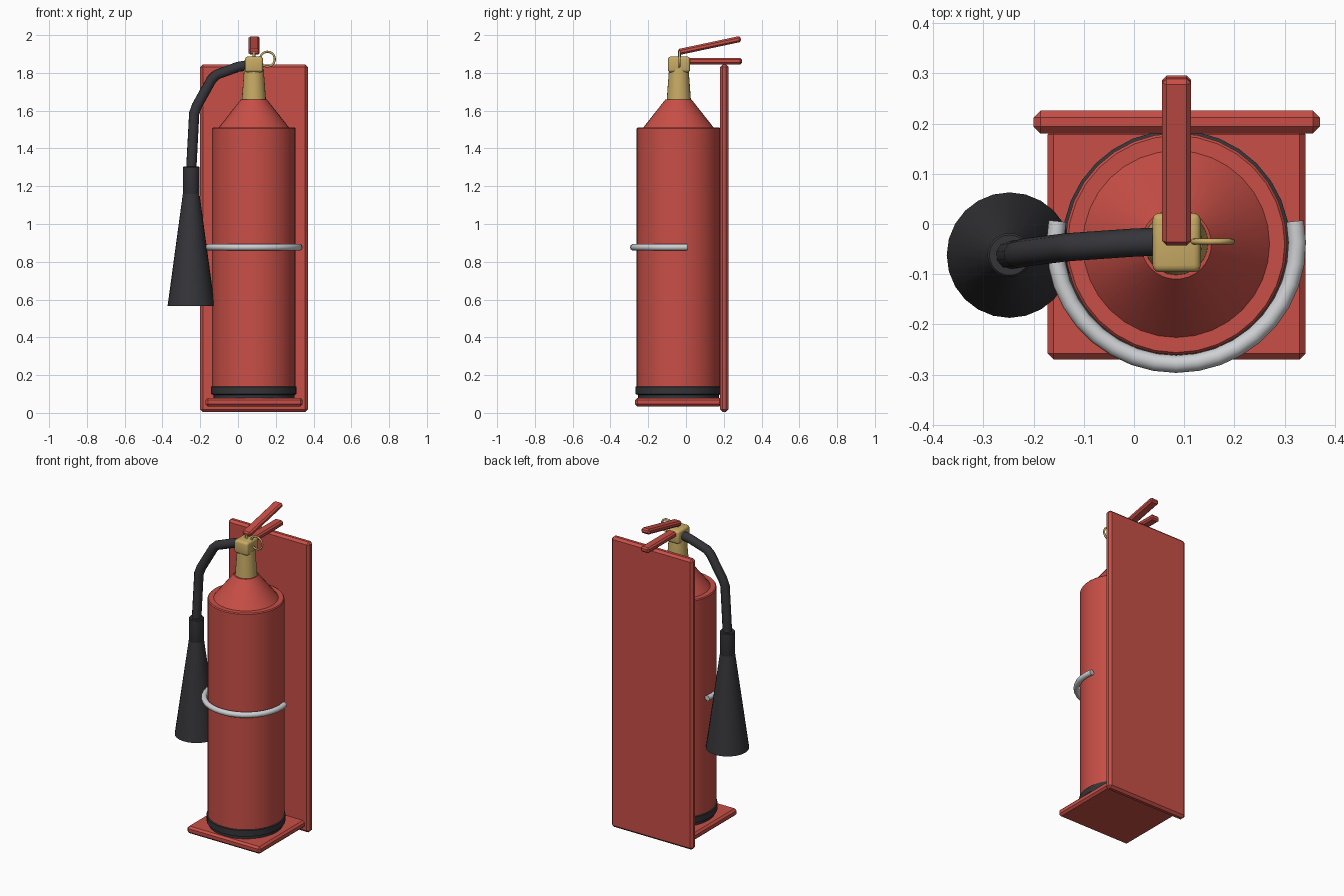
import bpy, bmesh, math
from mathutils import Vector

if "Cube" in bpy.data.objects:
    bpy.data.objects.remove(bpy.data.objects["Cube"], do_unlink=True)


def material(name, rgb, rough=0.5):
    m = bpy.data.materials.new(name)
    m.use_nodes = True
    m.diffuse_color = (*rgb, 1)
    bsdf = m.node_tree.nodes["Principled BSDF"]
    bsdf.inputs["Base Color"].default_value = (*rgb, 1)
    bsdf.inputs["Roughness"].default_value = rough
    return m


RED = material("red paint", (0.58, 0.078, 0.062))
BLACK = material("black rubber", (0.036, 0.036, 0.042))
BRASS = material("brass", (0.58, 0.41, 0.13))
SILVER = material("silver metal", (0.62, 0.63, 0.65))


def smooth(ob, angle=35):
    bpy.ops.object.select_all(action="DESELECT")
    ob.select_set(True)
    bpy.context.view_layer.objects.active = ob
    bpy.ops.object.shade_smooth_by_angle(angle=math.radians(angle))


def finish(name, bm, mat):
    bmesh.ops.recalc_face_normals(bm, faces=bm.faces)
    me = bpy.data.meshes.new(name)
    bm.to_mesh(me)
    bm.free()
    me.materials.append(mat)
    ob = bpy.data.objects.new(name, me)
    bpy.context.collection.objects.link(ob)
    return ob


def box(name, lo, hi, mat, bevel=0.01, segments=1):
    """Bevelled box between two corners, with its origin in the middle."""
    lo, hi = Vector(lo), Vector(hi)
    bm = bmesh.new()
    bmesh.ops.create_cube(bm, size=1)
    bmesh.ops.scale(bm, vec=hi - lo, verts=bm.verts)
    bmesh.ops.bevel(bm, geom=bm.edges[:], offset=bevel, segments=segments,
                    profile=0.5, affect="EDGES")
    ob = finish(name, bm, mat)
    ob.location = (lo + hi) / 2
    return ob


def lathe(name, profile, centre, mat, sides=32):
    """Turn (radius, height) points around a vertical axis, capping both ends."""
    bm = bmesh.new()
    rings = []
    for r, z in profile:
        rings.append([bm.verts.new((r * math.cos(a), r * math.sin(a), z))
                      for a in (2 * math.pi * i / sides for i in range(sides))])
    for low, high in zip(rings, rings[1:]):
        for i in range(sides):
            j = (i + 1) % sides
            bm.faces.new((low[i], low[j], high[j], high[i]))
    bm.faces.new(rings[0][::-1])
    bm.faces.new(rings[-1])
    ob = finish(name, bm, mat)
    ob.location = (*centre, 0)
    smooth(ob)
    return ob


def tube(name, points, radius, mat, closed=False):
    """Round tube along a path, turned into a mesh."""
    cu = bpy.data.curves.new(name, "CURVE")
    cu.dimensions = "3D"
    cu.bevel_depth = radius
    cu.bevel_resolution = 3
    cu.use_fill_caps = True
    sp = cu.splines.new("POLY")
    sp.points.add(len(points) - 1)
    for p, co in zip(sp.points, points):
        p.co = (*co, 1)
    sp.use_cyclic_u = closed
    cu.materials.append(mat)
    ob = bpy.data.objects.new(name, cu)
    bpy.context.collection.objects.link(ob)
    bpy.ops.object.select_all(action="DESELECT")
    ob.select_set(True)
    bpy.context.view_layer.objects.active = ob
    bpy.ops.object.convert(target="MESH")
    smooth(bpy.context.object, 50)
    return bpy.context.object


AXIS = (0.084, -0.04)      # centre of the bottle
HORN = (-0.248, -0.062)    # centre of the discharge horn

# Wall bracket
box("back_plate", (-0.20, 0.18, 0.005), (0.37, 0.226, 1.845), RED, 0.014)
box("bottom_shelf", (-0.172, -0.27, 0.035), (0.342, 0.19, 0.08), RED, 0.012)

# Bottle with its foot ring
lathe("bottle", [(0.215, 0.12), (0.221, 0.125), (0.221, 1.505), (0.216, 1.511),
                 (0.186, 1.511), (0.138, 1.572), (0.07, 1.658)], AXIS, RED)
lathe("foot_ring", [(0.215, 0.075), (0.215, 0.095), (0.227, 0.1),
                    (0.227, 0.138), (0.222, 0.141)], AXIS, BLACK)

# Brass valve: tapered neck, head and safety ring
lathe("valve_neck", [(0.064, 1.65), (0.063, 1.67), (0.052, 1.82)],
      (0.084, -0.038), BRASS, 24)
smooth(box("valve_head", (0.037, -0.096, 1.803), (0.133, 0.022, 1.886),
           BRASS, 0.014, 3))
tube("safety_ring", [(0.156 + 0.039 * math.cos(a), -0.035, 1.873 + 0.039 * math.sin(a))
                     for a in (math.tau * i / 24 for i in range(24))],
     0.006, BRASS, closed=True)
tube("lever_pin", [(0.084, -0.034, 1.86), (0.084, -0.034, 1.915)], 0.008, BRASS)

# Carrying handle and squeeze lever
box("carry_handle", (0.056, -0.03, 1.845), (0.114, 0.296, 1.879), RED, 0.009)
lever = box("squeeze_lever", (0.056, -0.045, 1.929), (0.114, 0.294, 1.961), RED, 0.009)
lever.rotation_euler.x = math.atan2(0.07, 0.33)

# Hose, nozzle grip and horn
tube("hose", [(0.05, -0.035, 1.84), (0.0, -0.037, 1.832), (-0.115, -0.045, 1.79),
              (-0.14, -0.047, 1.765), (-0.218, -0.057, 1.625),
              (-0.232, -0.06, 1.585), (*HORN, 1.28)], 0.028, BLACK)
lathe("nozzle_grip", [(0.04, 1.15), (0.044, 1.16), (0.044, 1.3), (0.04, 1.305)],
      HORN, BLACK, 24)
lathe("discharge_horn", [(0.125, 0.565), (0.044, 1.16)], HORN, BLACK, 24)

# Half-round retaining strap around the front
start, end = math.radians(169), math.radians(371)
tube("retaining_strap", [(AXIS[0] + 0.241 * math.cos(a), AXIS[1] + 0.239 * math.sin(a), 0.877)
                         for a in (start + (end - start) * i / 20 for i in range(21))],
     0.0175, SILVER)
